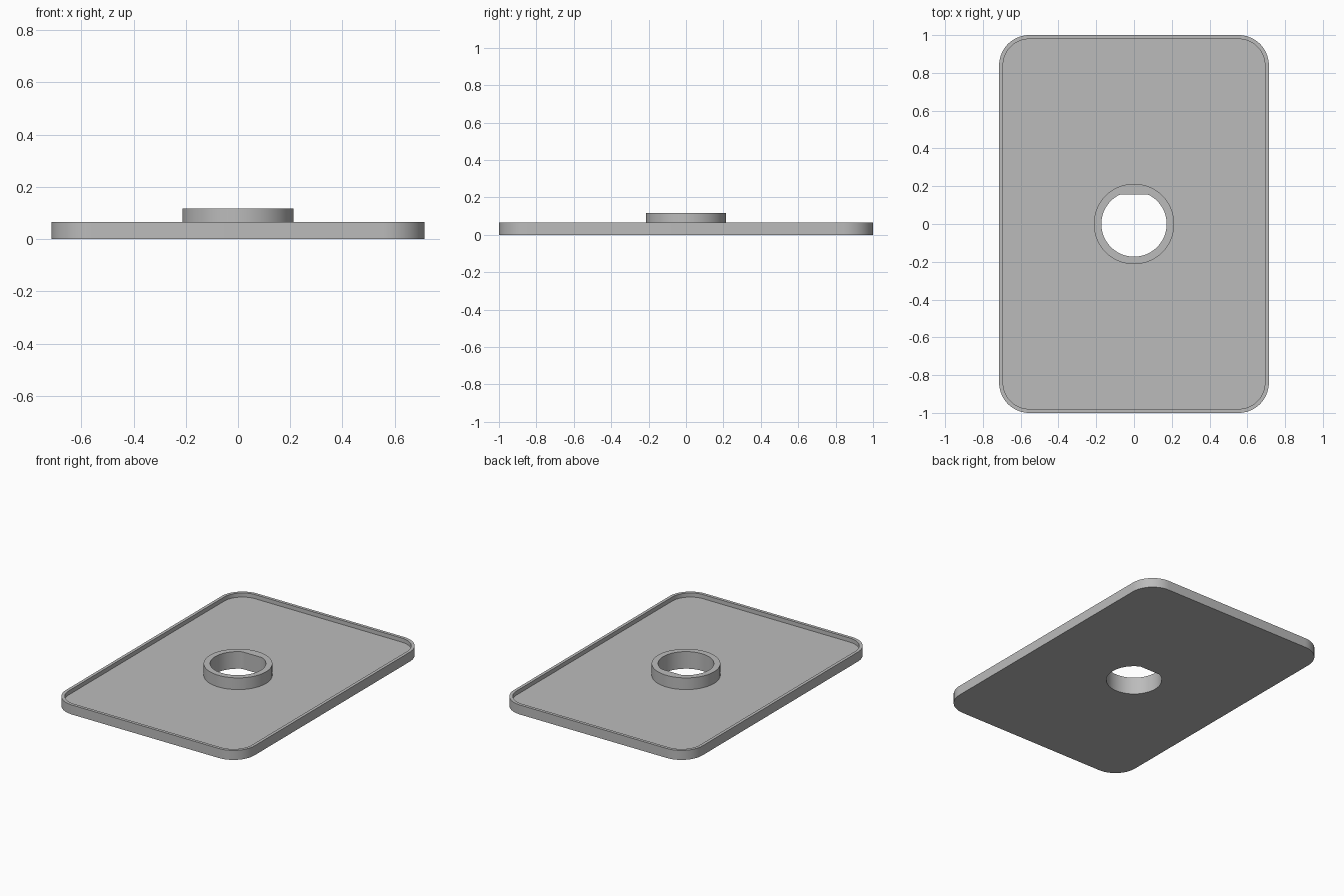
import bpy, bmesh, math

if "Cube" in bpy.data.objects:
    bpy.data.objects.remove(bpy.data.objects["Cube"])

SEG = 20                      # points per quarter turn
W, L = 0.714, 1.0             # half width and half length
FLOOR, RIM, TOP = 0.037, 0.065, 0.117


def rounded_rect(inset, r, z):
    pts = []
    for q, (sx, sy) in enumerate([(1, 1), (-1, 1), (-1, -1), (1, -1)]):
        cx, cy = sx * (W - inset - r), sy * (L - inset - r)
        for i in range(SEG):
            a = math.pi / 2 * (q + i / (SEG - 1))
            pts.append((cx + r * math.cos(a), cy + r * math.sin(a), z))
    return pts


def circle(r, z, flat=9.0):
    # circle whose +y side is cut straight at y = flat
    pts = []
    for i in range(4 * SEG):
        a = math.pi / 2 * (i + 0.5) / SEG
        pts.append((r * math.cos(a), min(r * math.sin(a), flat), z))
    return pts


# closed chain of loops: outer wall, rim, floor, collar, D-shaped bore, underside
loops = [
    rounded_rect(0, 0.16, 0),
    rounded_rect(0, 0.16, RIM),
    rounded_rect(0.021, 0.139, RIM),
    rounded_rect(0.021, 0.139, FLOOR),
    circle(0.213, FLOOR),
    circle(0.213, TOP),
    circle(0.173, TOP, 0.155),
    circle(0.173, 0, 0.155),
]

bm = bmesh.new()
rings = [[bm.verts.new(p) for p in loop] for loop in loops]
n = 4 * SEG
for k, a in enumerate(rings):
    b = rings[(k + 1) % len(rings)]
    for i in range(n):
        j = (i + 1) % n
        bm.faces.new((a[i], a[j], b[j], b[i]))
bmesh.ops.recalc_face_normals(bm, faces=bm.faces)

mesh = bpy.data.meshes.new("tray_with_collar")
bm.to_mesh(mesh)
bm.free()
tray = bpy.data.objects.new("tray_with_collar", mesh)
bpy.context.collection.objects.link(tray)

# single grey colour
grey = bpy.data.materials.new("light grey")
grey.diffuse_color = (0.5, 0.5, 0.5, 1)
grey.use_nodes = True
grey.node_tree.nodes["Principled BSDF"].inputs["Base Color"].default_value = grey.diffuse_color
mesh.materials.append(grey)

bpy.context.view_layer.objects.active = tray
tray.select_set(True)
bpy.ops.object.shade_smooth_by_angle(angle=math.radians(20))
